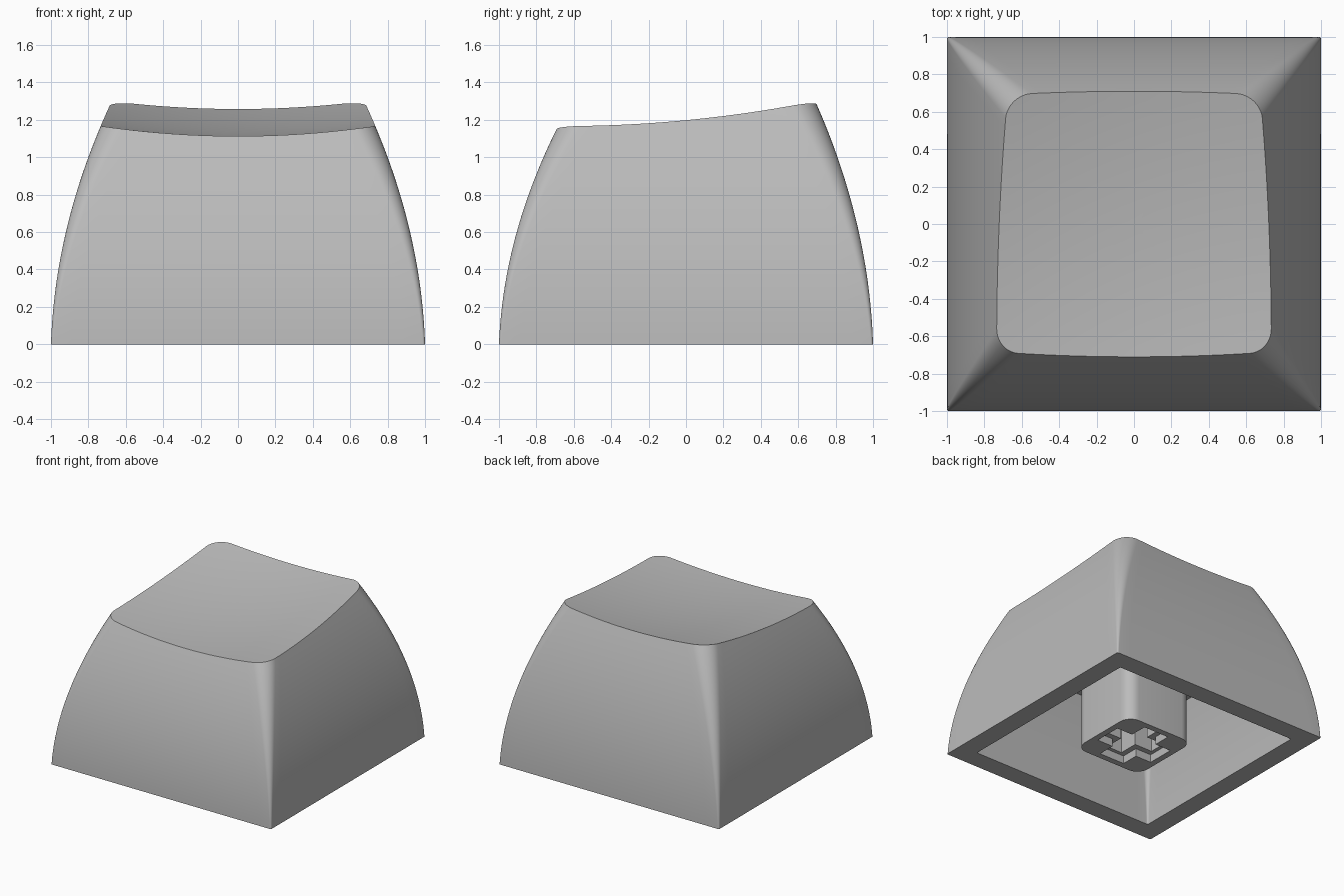
import bpy, bmesh
from math import cos, sin, pi
from mathutils import Vector

if "Cube" in bpy.data.objects:
    bpy.data.objects.remove(bpy.data.objects["Cube"])

# Single plain plastic colour
grey = bpy.data.materials.new("grey_plastic")
grey.use_nodes = True
grey.diffuse_color = (0.5, 0.5, 0.5, 1)
grey.node_tree.nodes["Principled BSDF"].inputs["Base Color"].default_value = (0.5, 0.5, 0.5, 1)

WALL, CEILING = 0.16, 0.77
CORNER_STEPS, SIDE_STEPS, RINGS, DISH_RINGS = 10, 20, 28, 14


def add_object(name, bm):
    bmesh.ops.recalc_face_normals(bm, faces=bm.faces)
    mesh = bpy.data.meshes.new(name)
    bm.to_mesh(mesh)
    bm.free()
    mesh.materials.append(grey)
    obj = bpy.data.objects.new(name, mesh)
    bpy.context.collection.objects.link(obj)
    return obj


def activate(obj):
    bpy.ops.object.select_all(action='DESELECT')
    obj.select_set(True)
    bpy.context.view_layer.objects.active = obj


def dish(x, y):
    """Height of the scooped, tilted top."""
    return 1.146 + 0.102 * y + 0.1 * x * x + 0.078 * y * y


def corner_point(z, sx, sy, angle, inset):
    """Point on a corner arc of the rounded-square section at height z."""
    lean = 0.033 * z + 0.167 * z * z
    half_x = 1 - lean - inset
    half_y = 1 - lean * (0.95 if sy > 0 else 1.19) - inset
    r = 0.012 + 0.12 * (z / 1.25) ** 1.3
    return Vector((sx * (half_x - r) + r * cos(angle),
                   sy * (half_y - r) + r * sin(angle), z))


# Samples around the section: corner arcs joined by subdivided straight sides
arcs = []
for i, (sx, sy) in enumerate(((1, 1), (-1, 1), (-1, -1), (1, -1))):
    arcs += [(sx, sy, (i + k / CORNER_STEPS) * pi / 2) for k in range(CORNER_STEPS + 1)]
samples = []
for i, a in enumerate(arcs):
    b = arcs[(i + 1) % len(arcs)]
    steps = 1 if a[:2] == b[:2] else SIDE_STEPS
    samples += [(a, b, k / steps) for k in range(steps)]


def section(z, sample, inset=0):
    a, b, f = sample
    return corner_point(z, *a, inset).lerp(corner_point(z, *b, inset), f)


def top_height(sample):
    z = 1.2
    for _ in range(25):
        p = section(z, sample)
        z = dish(p.x, p.y)
    return z


# Cap shell: cavity ceiling, inner wall, rim, outer wall, scooped top
bm = bmesh.new()
loops = []
for k in range(9):
    loops.append([section(CEILING * (1 - k / 8), s, WALL) for s in samples])
tops = [top_height(s) for s in samples]
for k in range(RINGS + 1):
    loops.append([section(t * k / RINGS, s) for t, s in zip(tops, samples)])
edge = loops[-1]
for k in range(1, DISH_RINGS):
    f = 1 - k / DISH_RINGS
    loops.append([Vector((p.x * f, p.y * f, dish(p.x * f, p.y * f))) for p in edge])
rings = [[bm.verts.new(p) for p in loop] for loop in loops]
n = len(samples)
for lower, upper in zip(rings, rings[1:]):
    for i in range(n):
        j = (i + 1) % n
        bm.faces.new((lower[i], lower[j], upper[j], upper[i]))
bm.faces.new(rings[0])
centre = bm.verts.new((0, 0, dish(0, 0)))
for i in range(n):
    bm.faces.new((rings[-1][i], rings[-1][(i + 1) % n], centre))
cap = add_object("cap_shell", bm)
activate(cap)
bpy.ops.object.shade_smooth_by_angle(angle=pi / 6)


def box(bm, half_x, half_y, z0, z1):
    verts = bmesh.ops.create_cube(bm, size=2)["verts"]
    for v in verts:
        v.co = (v.co.x * half_x, v.co.y * half_y, z1 if v.co.z > 0 else z0)


# Mounting stem with rounded vertical edges
bm = bmesh.new()
box(bm, 0.31, 0.31, 0.005, CEILING + 0.03)
upright = [e for e in bm.edges if abs(e.verts[0].co.z - e.verts[1].co.z) > 0.1]
bmesh.ops.bevel(bm, geom=upright, offset=0.1, segments=8, profile=0.5, affect='EDGES')
stem = add_object("stem", bm)

# Cross socket: a shallow wide step, then a deeper narrow cross
for arm, width, depth in ((0.26, 0.115, 0.07), (0.23, 0.07, 0.45)):
    for hx, hy in ((arm, width), (width, arm)):
        bm = bmesh.new()
        box(bm, hx, hy, -0.1, depth)
        cutter = add_object("socket_cutter", bm)
        cutter.hide_render = True
        activate(stem)
        mod = stem.modifiers.new("socket", 'BOOLEAN')
        mod.operation = 'DIFFERENCE'
        mod.solver = 'EXACT'
        mod.object = cutter
        bpy.ops.object.modifier_apply(modifier=mod.name)
        bpy.data.objects.remove(cutter)
activate(stem)
bpy.ops.object.shade_smooth_by_angle(angle=pi / 6)
